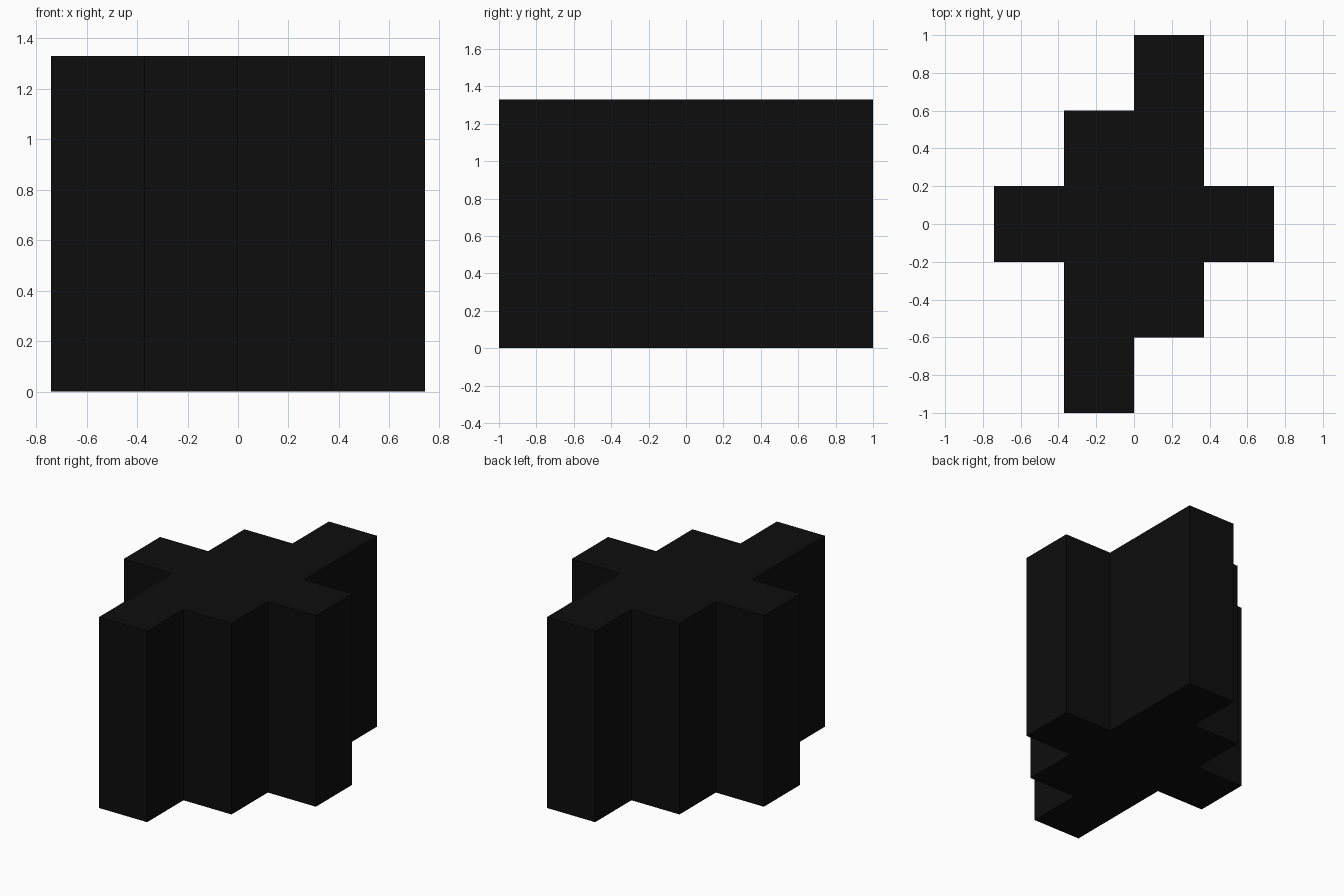
import bpy
import bmesh

cube = bpy.data.objects.get("Cube")
if cube:
    bpy.data.objects.remove(cube, do_unlink=True)

W = 0.37       # width of one column
H = 1.33       # height of the block

# Near-black material
black = bpy.data.materials.new("black")
black.use_nodes = True
colour = (0.004, 0.004, 0.004, 1)
black.diffuse_color = colour
black.node_tree.nodes["Principled BSDF"].inputs["Base Color"].default_value = colour

# Half of the stepped outline; the other half is the same turned half a circle
half = [(0, 1), (W, 1), (W, 0.2), (2 * W, 0.2), (2 * W, -0.2),
        (W, -0.2), (W, -0.6), (0, -0.6)]
outline = half + [(-x, -y) for x, y in half]

# Stepped block: the outline raised to full height
bm = bmesh.new()
base = bm.faces.new([bm.verts.new((x, y, 0)) for x, y in outline])
raised = bmesh.ops.extrude_face_region(bm, geom=[base], use_keep_orig=True)
top = [v for v in raised["geom"] if isinstance(v, bmesh.types.BMVert)]
bmesh.ops.translate(bm, verts=top, vec=(0, 0, H))
bmesh.ops.recalc_face_normals(bm, faces=bm.faces)

mesh = bpy.data.meshes.new("stepped_block")
bm.to_mesh(mesh)
bm.free()
mesh.materials.append(black)
block = bpy.data.objects.new("stepped_block", mesh)
bpy.context.collection.objects.link(block)
